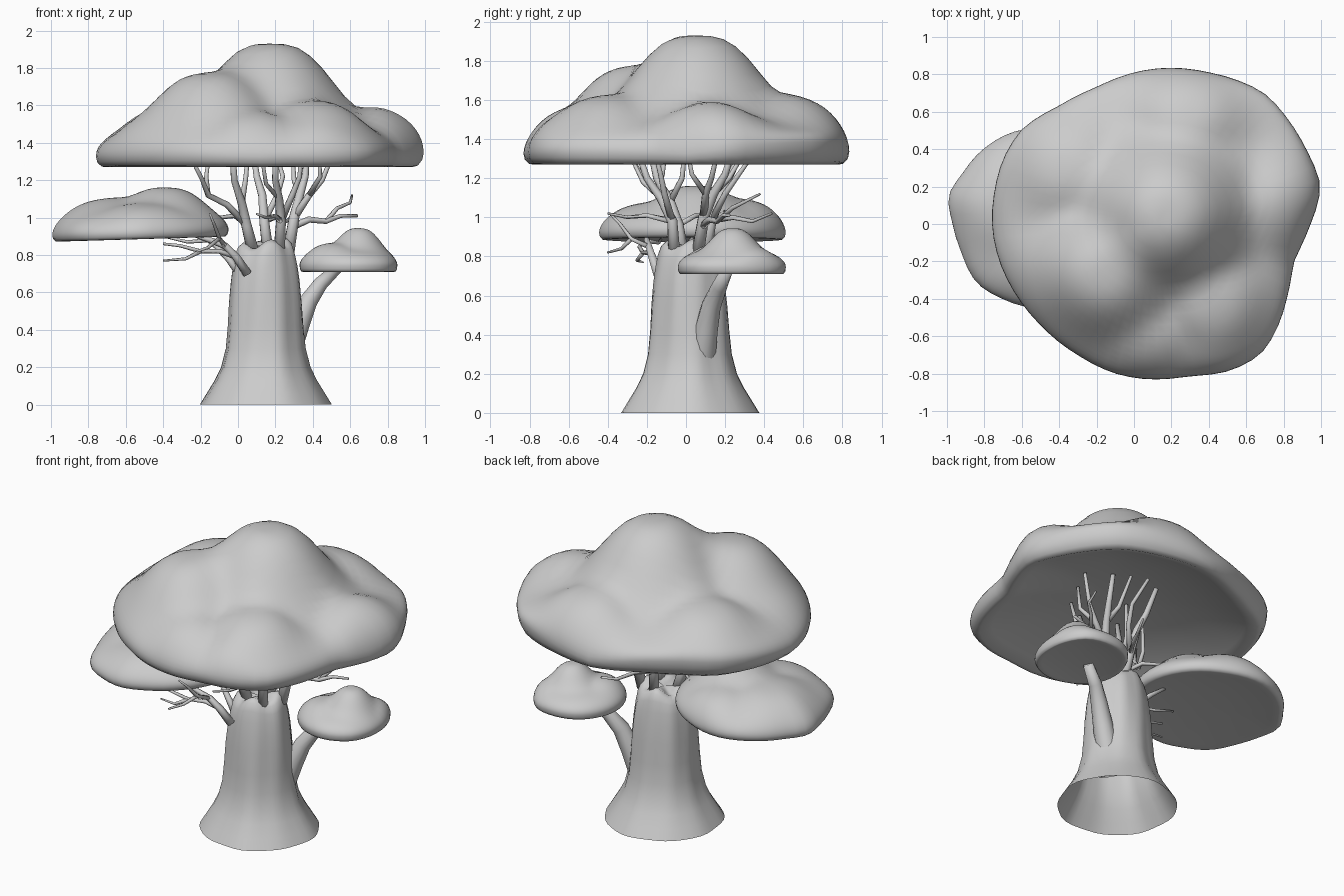
import bpy, bmesh, math
from mathutils import Vector


def finish(name, bm):
    bmesh.ops.recalc_face_normals(bm, faces=bm.faces)
    me = bpy.data.meshes.new(name)
    bm.to_mesh(me)
    bm.free()
    for p in me.polygons:
        p.use_smooth = True
    ob = bpy.data.objects.new(name, me)
    bpy.context.collection.objects.link(ob)
    return ob


def skin(bm, rings):
    for a, b in zip(rings, rings[1:]):
        n = len(a)
        for i in range(n):
            bm.faces.new((a[i], a[(i + 1) % n], b[(i + 1) % n], b[i]))


def cap(bm, ring, co):
    v = bm.verts.new(co)
    for i in range(len(ring)):
        bm.faces.new((ring[i], ring[(i + 1) % len(ring)], v))


# Foliage cushion: plan outline, domed top with lumps, curled rim, hollow underside
def canopy(name, center, outline, z_rim, dome, lumps, lip, hollow, seg=72, tilt=0.0, curl=0.0):
    cx, cy = center
    pol = sorted((math.atan2(y - cy, x - cx), math.hypot(x - cx, y - cy)) for x, y in outline)
    pol = [(pol[-1][0] - math.tau, pol[-1][1])] + pol + [(pol[0][0] + math.tau, pol[0][1])]
    angs = [-math.pi + math.tau * i / seg for i in range(seg)]
    rad = []
    for a in angs:
        for (a0, r0), (a1, r1) in zip(pol, pol[1:]):
            if a0 <= a <= a1:
                rad.append(r0 + (r1 - r0) * (a - a0) / max(a1 - a0, 1e-6))
                break
    rad = [(rad[i - 1] + 4 * rad[i] + rad[(i + 1) % seg]) / 6 for i in range(seg)]
    # the rim curls further under on the back diagonals
    lift = [curl * abs(math.sin(2 * a)) * (1 if a > 0 else 0.25) for a in angs]

    def top(x, y, rho):
        s = sum((h * math.exp(-(math.hypot(x - px, y - py) / w) ** 3)) ** 3 for px, py, h, w in lumps)
        return (z_rim + dome * math.sqrt(max(0, 1 - rho ** 2.6))
                + s ** (1 / 3) * math.sqrt(max(0, 1 - rho ** 8)) + tilt * (x - cx))

    bm = bmesh.new()
    rings = []
    for k in range(1, 21):
        rho = math.sin(math.pi / 2 * k / 20)
        ring = []
        for a, r, up in zip(angs, rad, lift):
            x, y = cx + r * rho * math.cos(a), cy + r * rho * math.sin(a)
            ring.append(bm.verts.new((x, y, top(x, y, rho) + up * rho ** 10)))
        rings.append(ring)
    for rho, dz, k in ((0.992, -0.55 * lip, .75), (0.965, -0.95 * lip, .3), (0.93, -lip, 0),
                       (0.85, -lip + 0.2 * hollow, 0), (0.6, -lip + 0.65 * hollow, 0),
                       (0.3, -lip + 0.92 * hollow, 0)):
        rings.append([bm.verts.new((cx + r * rho * math.cos(a), cy + r * rho * math.sin(a),
                                    z_rim + dz + up * k + tilt * r * rho * math.cos(a)))
                      for a, r, up in zip(angs, rad, lift)])
    skin(bm, rings)
    cap(bm, rings[0], (cx, cy, top(cx, cy, 0)))
    cap(bm, rings[-1], (cx, cy, z_rim - lip + hollow))
    return finish(name, bm)


canopy("main_canopy", (0.12, 0.0),
       [(1.005, .2), (.93, .38), (.83, .55), (.7, .7), (.6, .75), (.4, .81), (.17, .835), (0, .81), (-.2, .73),
        (-.4, .63), (-.6, .51), (-.7, .35), (-.75, .15), (-.76, 0), (-.72, -.2), (-.63, -.38), (-.5, -.54),
        (-.3, -.7), (-.1, -.8), (.07, -.83), (.3, -.81), (.5, -.79), (.68, -.7), (.76, -.57), (.82, -.38),
        (.85, -.2), (.93, -.03), (.98, .1)],
       1.325, 0.23,
       [(.18, .06, .375, .37), (-.17, -.28, .235, .32), (.86, .12, .10, .26), (.3, .62, .12, .27),
        (.45, -.45, .10, .24), (.06, -.65, .07, .2), (.45, -.68, .06, .17), (-.38, .32, .09, .26),
        (-.42, -.3, .08, .25)],
       0.055, 0.14, curl=0.06)

canopy("left_canopy", (-0.52, 0.05),
       [(-.57, .51), (-.7, .47), (-.78, .42), (-.92, .26), (-1.0, .15), (-.97, .02), (-.92, -.15), (-.84, -.32),
        (-.7, -.4), (-.55, -.45), (-.38, -.4), (-.2, -.28), (-.08, -.1), (-.05, .08), (-.12, .28), (-.32, .45)],
       0.92, 0.14, [(-.38, .05, .10, .22), (-.72, .12, .055, .25), (-.5, -.25, .03, .2), (-.45, .36, .05, .18)],
       0.035, 0.025, 48, 0.03)

canopy("right_canopy", (0.59, 0.23),
       [(.85, .24), (.83, .36), (.75, .48), (.6, .51), (.45, .47), (.36, .36), (.33, .22), (.37, .08),
        (.5, -.02), (.64, -.04), (.79, .03), (.84, .13)],
       0.745, 0.095, [(.65, .24, .105, .125), (.48, .14, .03, .12), (.77, .36, .03, .1)], 0.035, 0.02, 40)

# Trunk: flared open base, shallow bark ridges, rough closed top
bm = bmesh.new()
rings = []
for z, r in ((0, .352), (.06, .315), (.13, .272), (.2, .238), (.3, .213), (.42, .202), (.55, .194),
             (.66, .183), (.74, .171), (.8, .158), (.84, .142), (.86, .115), (.85, .07)):
    ring = []
    for i in range(40):
        a = math.tau * i / 40
        bark = 1 + (.025 * math.sin(5 * a + 1 + 2 * z) + .018 * math.sin(9 * a + .5 - 3 * z)) * min(1, .5 + 2 * z)
        bump = .02 * math.sin(4 * a + .6) * max(0, (z - .72) / .14) + .012 * math.cos(a) * (z > .8)
        ring.append(bm.verts.new((.145 + r * bark * math.cos(a), .018 + r * bark * math.sin(a), z + bump)))
    rings.append(ring)
skin(bm, rings)
cap(bm, rings[-1], (.145, .018, .845))
finish("trunk", bm)


# Tapered limbs swept along point paths
def limbs(name, paths, sides=8):
    bm = bmesh.new()
    for r0, r1, pts in paths:
        pts = [Vector(p) for p in pts]
        rings = []
        for i, p in enumerate(pts):
            d = (pts[min(i + 1, len(pts) - 1)] - pts[max(i - 1, 0)]).normalized()
            u = d.cross(Vector((.31, .95, .05))).normalized()
            v = d.cross(u)
            r = r0 + (r1 - r0) * i / (len(pts) - 1)
            rings.append([bm.verts.new(p + r * (math.cos(t) * u + math.sin(t) * v))
                          for t in (math.tau * k / sides for k in range(sides))])
        skin(bm, rings)
        cap(bm, rings[0], pts[0])
        cap(bm, rings[-1], pts[-1])
    return finish(name, bm)


limbs("right_limb", [(.08, .03, [(.22, .06, .16), (.275, .085, .3), (.325, .105, .43), (.375, .13, .55),
                                 (.44, .17, .645), (.53, .21, .73)])], 12)

limbs("left_branch", [
    (.026, .012, [(.05, -.14, .7), (-.01, -.17, .79), (-.07, -.19, .85), (-.15, -.2, .88), (-.24, -.2, .91)]),
    (.015, .007, [(-.01, -.17, .79), (-.1, -.19, .82), (-.2, -.22, .82), (-.31, -.24, .85), (-.4, -.22, .86)]),
    (.012, .005, [(-.2, -.22, .82), (-.28, -.25, .78), (-.4, -.22, .77)]),
    (.014, .006, [(-.07, -.19, .85), (-.1, -.28, .89), (-.13, -.34, .97), (-.15, -.39, 1.02)]),
    (.012, .006, [(-.1, -.28, .89), (-.16, -.33, .84), (-.22, -.4, .82)]),
    (.012, .006, [(-.15, -.2, .88), (-.27, -.14, .87), (-.4, -.12, .9)]),
    (.024, .01, [(.01, -.03, .7), (-.05, -.02, .78), (-.12, .01, .85), (-.2, .04, .91)]),
], 6)

# Rosette of upright stems, each splitting into tips that reach the main canopy
limbs("left_stems", [
    (.034, .014, [(.08, -.02, .82), (.045, -.04, .96), (.02, -.08, 1.08), (-.02, -.15, 1.2), (-.03, -.19, 1.38)]),
    (.02, .01, [(.045, -.04, .96), (-.06, -.08, 1.07), (-.16, -.15, 1.12), (-.19, -.22, 1.2), (-.27, -.31, 1.36)]),
    (.015, .009, [(-.16, -.15, 1.12), (-.17, -.12, 1.22), (-.15, -.1, 1.37)]),
    (.018, .01, [(.02, -.08, 1.08), (.04, -.02, 1.2), (.06, .0, 1.4)]),
], 8)
limbs("right_stems", [
    (.034, .014, [(.27, .06, .82), (.3, .09, 1.0), (.33, .14, 1.12), (.36, .2, 1.22), (.37, .25, 1.38)]),
    (.022, .01, [(.3, .09, 1.0), (.38, .1, 1.12), (.45, .13, 1.2), (.52, .17, 1.37)]),
    (.016, .009, [(.38, .1, 1.12), (.44, .03, 1.22), (.43, .0, 1.38)]),
    (.018, .009, [(.33, .14, 1.12), (.3, .22, 1.2), (.29, .32, 1.37)]),
], 8)
limbs("middle_stems", [
    (.032, .014, [(.22, -.06, .82), (.23, -.07, .98), (.22, -.13, 1.1), (.2, -.2, 1.2), (.2, -.26, 1.38)]),
    (.02, .01, [(.23, -.07, .98), (.29, -.11, 1.12), (.33, -.13, 1.22), (.34, -.17, 1.38)]),
    (.014, .009, [(.22, -.13, 1.1), (.15, -.22, 1.18), (.12, -.31, 1.37)]),
    (.032, .014, [(.16, .1, .82), (.14, .13, .98), (.13, .18, 1.12), (.1, .23, 1.22), (.08, .3, 1.37)]),
    (.018, .01, [(.14, .13, .98), (.21, .2, 1.12), (.24, .27, 1.22), (.2, .37, 1.36)]),
], 8)

# Slender side twigs level with the trunk top
limbs("side_twigs", [
    (.02, .008, [(.29, .08, .95), (.38, .12, .99), (.47, .16, .98), (.55, .19, 1.01), (.64, .22, 1.01)]),
    (.014, .006, [(.47, .16, .98), (.53, .24, 1.05), (.6, .3, 1.08), (.61, .38, 1.12)]),
    (.016, .007, [(.14, .13, .98), (.2, .24, 1.0), (.26, .34, .98), (.3, .44, 1.02)]),
    (.016, .007, [(.05, -.04, .96), (-.02, .05, 1.01), (-.1, .12, 1.0), (-.17, .2, 1.03)]),
    (.016, .006, [(.23, -.07, .98), (.2, -.2, 1.01), (.15, -.3, 1.0), (.1, -.4, 1.02)]),
], 6)
